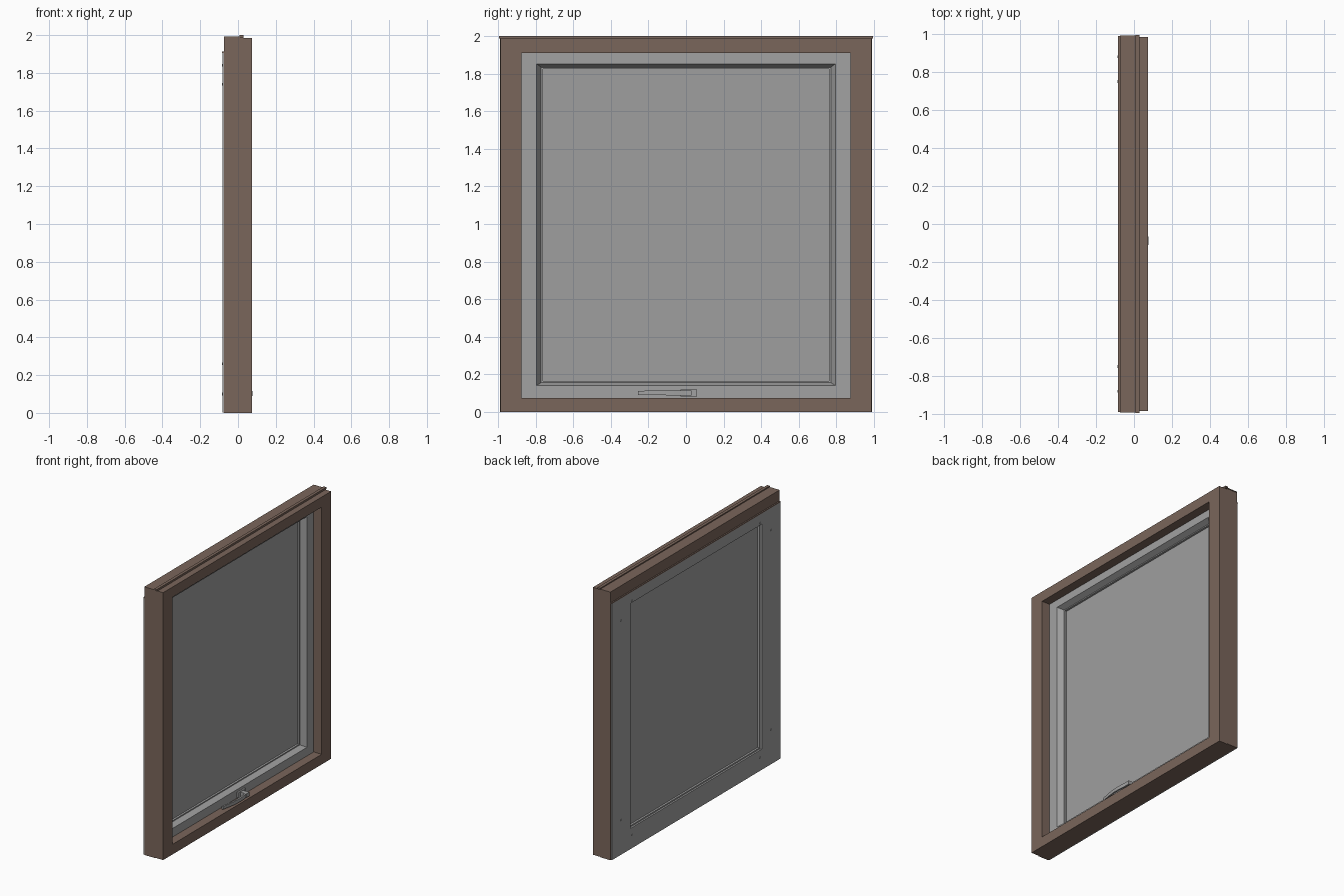
import bpy, bmesh, math
from mathutils import Matrix, Vector

if "Cube" in bpy.data.objects:
    bpy.data.objects.remove(bpy.data.objects["Cube"])


def material(name, rgb):
    m = bpy.data.materials.new(name)
    m.diffuse_color = (*rgb, 1)
    m.use_nodes = True
    m.node_tree.nodes["Principled BSDF"].inputs["Base Color"].default_value = m.diffuse_color
    return m


BROWN = material("brown wood", (0.195, 0.132, 0.104))
GREY = material("grey metal", (0.36, 0.36, 0.36))
PANE = material("pane grey", (0.345, 0.345, 0.345))


def finish(name, bm, mat):
    bmesh.ops.recalc_face_normals(bm, faces=bm.faces)
    me = bpy.data.meshes.new(name)
    bm.to_mesh(me)
    bm.free()
    me.materials.append(mat)
    ob = bpy.data.objects.new(name, me)
    bpy.context.collection.objects.link(ob)
    return ob


def box(name, x, y, z, mat):
    bm = bmesh.new()
    size = [b - a for a, b in (x, y, z)]
    mid = [(a + b) / 2 for a, b in (x, y, z)]
    bmesh.ops.create_cube(bm, size=1, matrix=Matrix.Translation(mid) @ Matrix.Diagonal((*size, 1)))
    return finish(name, bm, mat)


def sweep(name, loops, mat, closed):
    """Skin four-cornered loops one after another."""
    bm = bmesh.new()
    rows = [[bm.verts.new(p) for p in loop] for loop in loops]
    pairs = list(zip(rows, rows[1:]))
    if closed:
        pairs.append((rows[-1], rows[0]))
    else:
        bm.faces.new(rows[0])
        bm.faces.new(rows[-1])
    for a, b in pairs:
        for i in range(4):
            j = (i + 1) % 4
            bm.faces.new((a[i], a[j], b[j], b[i]))
    return finish(name, bm, mat)


def ring(name, profile, mat):
    """Mitred frame; profile points are (x, half width, bottom, top)."""
    return sweep(name, [[(x, -h, b), (x, h, b), (x, h, t), (x, -h, t)]
                        for x, h, b, t in profile], mat, True)


# Fixed frame: outer and inner halves
hole = (0.875, 0.075, 1.91)
ring("outer_frame", [(-0.074, .99, 0, 1.99), (0.01, .99, 0, 1.99),
                     (0.01, *hole), (-0.074, *hole)], BROWN)
ring("inner_frame", [(0.01, .985, 0, 1.985), (0.075, .985, 0, 1.985),
                     (0.075, *hole), (0.01, *hole)], BROWN)

# Head flashing with a small upstand, and drip edge above the outer panel
box("head_flashing", (-0.074, 0.03), (-.993, .993), (1.986, 1.992), BROWN)
box("flashing_upstand", (0.008, 0.03), (-.995, .995), (1.992, 2.0), BROWN)
box("drip_edge", (-0.084, -0.07), (-.99, .99), (1.905, 1.912), BROWN)

# Opening sash with sloped glazing bead
ring("sash", [(0.01, .874, .076, 1.909), (0.01, .795, .14, 1.852), (-0.03, .77, .157, 1.833),
              (-0.03, .76, .165, 1.825), (-0.07, .76, .165, 1.825),
              (-0.07, .874, .076, 1.909)], GREY)

# Outer cover panel with opening, and the pane
ring("outer_panel", [(-0.083, .988, 0.002, 1.905), (-0.07, .988, 0.002, 1.905),
                     (-0.07, .77, .155, 1.825), (-0.083, .77, .155, 1.825)], GREY)
box("pane", (-0.055, -0.045), (-.775, .775), (.15, 1.835), PANE)

# Panel screws
for s in (-1, 1):
    for y, z in ((.88, .26), (.88, 1.74), (.75, .10), (.75, 1.84)):
        bm = bmesh.new()
        bmesh.ops.create_cone(bm, cap_ends=True, segments=10, radius1=.007, radius2=.007, depth=.006,
                              matrix=Matrix.Translation((-0.083, s * y, z)) @ Matrix.Rotation(math.pi / 2, 4, 'Y'))
        finish("panel_screw", bm, GREY)

# Handle: base plate, pivot and bowed lever
box("handle_base", (0.01, 0.022), (-.03, .058), (.082, .12), GREY)
box("handle_pivot", (0.02, 0.072), (-.005, .03), (.088, .116), GREY)
path = []
for i in range(13):
    t = i / 12
    y = .03 - t * .285
    x = .062 + .015 * math.sin(math.pi * t) - .012 * t
    h = .014 - .003 * t
    path.append([(x - .008, y, .102 - h), (x + .004, y, .102 - h),
                 (x + .004, y, .102 + h), (x - .008, y, .102 + h)])
sweep("handle_lever", path, GREY, False)
